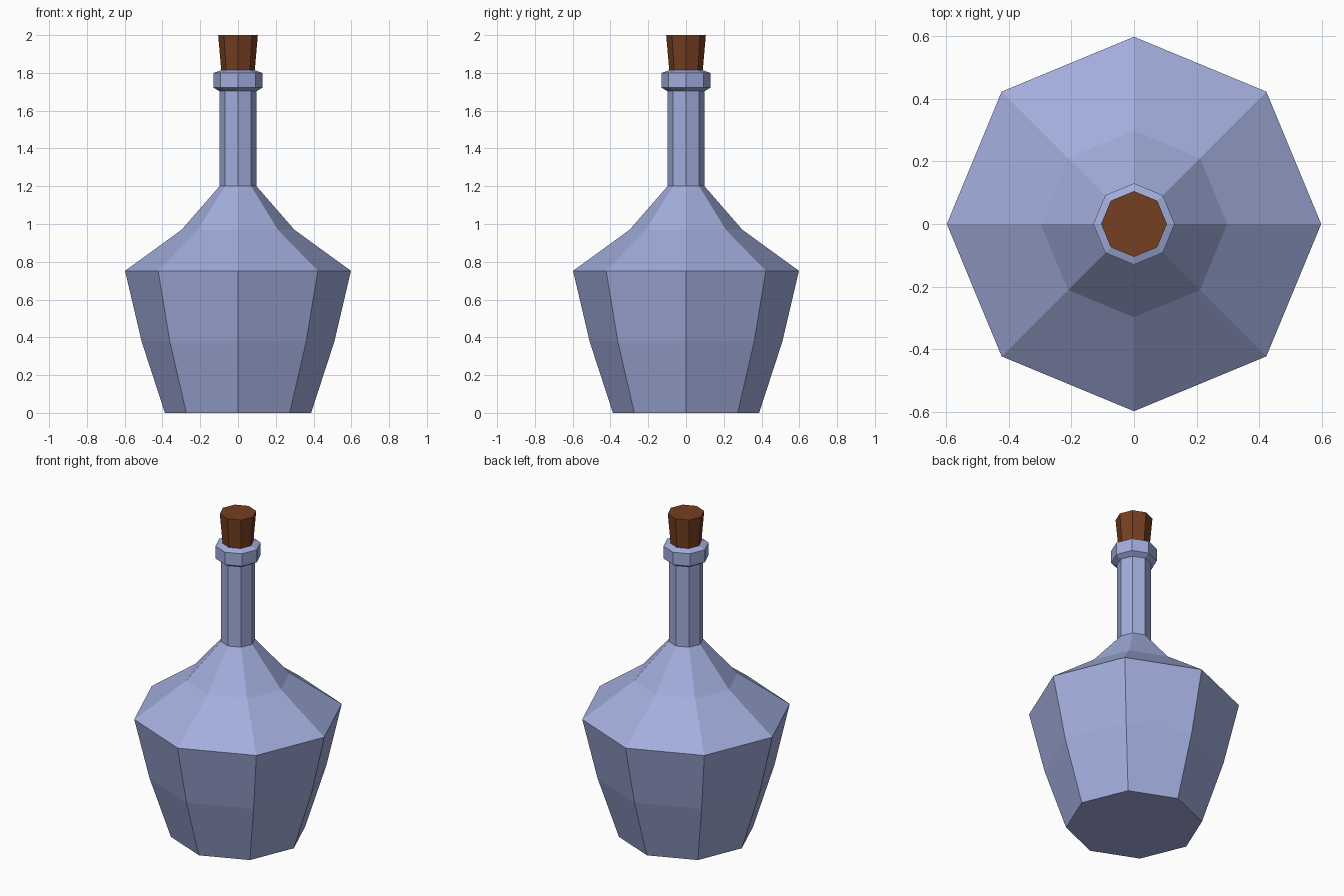
import bpy, bmesh
from math import cos, sin, pi

if "Cube" in bpy.data.objects:
    bpy.data.objects.remove(bpy.data.objects["Cube"])

SIDES = 8


def material(name, color):
    mat = bpy.data.materials.new(name)
    mat.diffuse_color = (*color, 1)
    mat.use_nodes = True
    mat.node_tree.nodes["Principled BSDF"].inputs["Base Color"].default_value = mat.diffuse_color
    return mat


def lathe(name, profile, mat):
    """Stack octagonal rings along z, bridge them and cap both ends."""
    bm = bmesh.new()
    rings = [[bm.verts.new((r * cos(2 * pi * i / SIDES), r * sin(2 * pi * i / SIDES), z))
              for i in range(SIDES)] for r, z in profile]
    for low, high in zip(rings, rings[1:]):
        for i in range(SIDES):
            j = (i + 1) % SIDES
            bm.faces.new((low[i], low[j], high[j], high[i]))
    bm.faces.new(rings[0][::-1])
    bm.faces.new(rings[-1])
    mesh = bpy.data.meshes.new(name)
    bm.to_mesh(mesh)
    bm.free()
    mesh.materials.append(mat)
    obj = bpy.data.objects.new(name, mesh)
    bpy.context.collection.objects.link(obj)
    return obj


glass = material("blue_glass", (0.36, 0.42, 0.72))
cork = material("cork_brown", (0.18, 0.05, 0.015))

# Bottle: body, shoulder, neck and lip in one profile (radius, height)
lathe("bottle", [(0.387, 0), (0.51, 0.377), (0.598, 0.752), (0.298, 0.97),
                 (0.098, 1.2), (0.098, 1.703), (0.13, 1.722),
                 (0.13, 1.8), (0.086, 1.815)], glass)

# Tapered stopper, seated slightly into the lip
lathe("cork_stopper", [(0.086, 1.78), (0.105, 2.0)], cork)
